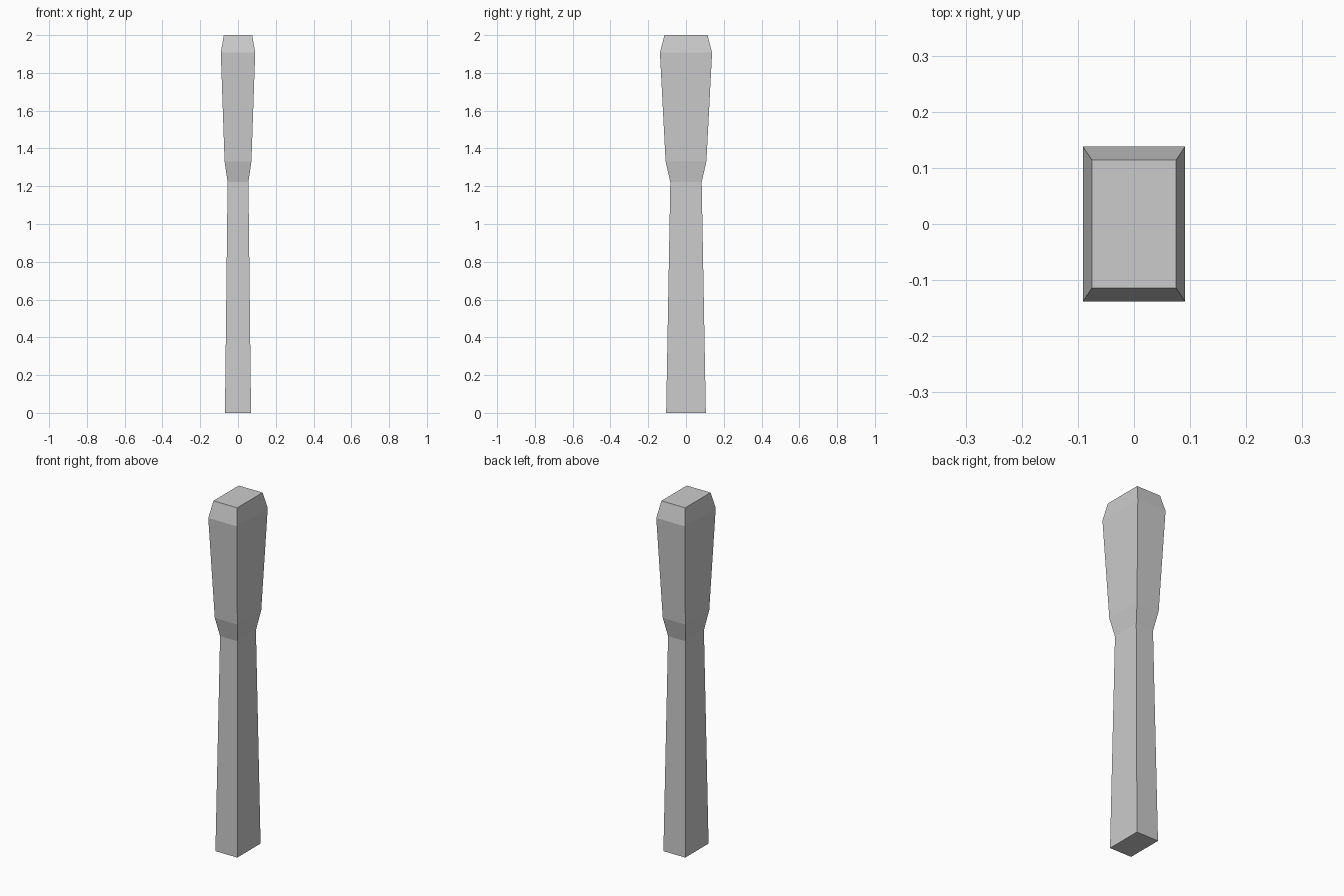
import bpy, bmesh

if "Cube" in bpy.data.objects:
    bpy.data.objects.remove(bpy.data.objects["Cube"])

# Post profile: (height, half width in x, half depth in y)
PROFILE = [
    (0.0, 0.069, 0.105),    # foot
    (1.222, 0.055, 0.083),  # top of tapered shaft
    (1.331, 0.071, 0.108),  # collar flare
    (1.907, 0.091, 0.138),  # widest part of head
    (2.0, 0.075, 0.114),    # chamfered top
]


def loft_rectangles(name, profile):
    """Skin a stack of rectangles into a closed solid."""
    bm = bmesh.new()
    rings = [[bm.verts.new((sx * hx, sy * hy, z))
              for sx, sy in ((-1, -1), (1, -1), (1, 1), (-1, 1))]
             for z, hx, hy in profile]
    for low, high in zip(rings, rings[1:]):
        for i in range(4):
            j = (i + 1) % 4
            bm.faces.new((low[i], low[j], high[j], high[i]))
    bm.faces.new(rings[0][::-1])
    bm.faces.new(rings[-1])
    mesh = bpy.data.meshes.new(name)
    bm.to_mesh(mesh)
    bm.free()
    obj = bpy.data.objects.new(name, mesh)
    bpy.context.collection.objects.link(obj)
    return obj


# Shaft and flared head as one continuous body
loft_rectangles("tapered_post", PROFILE)
